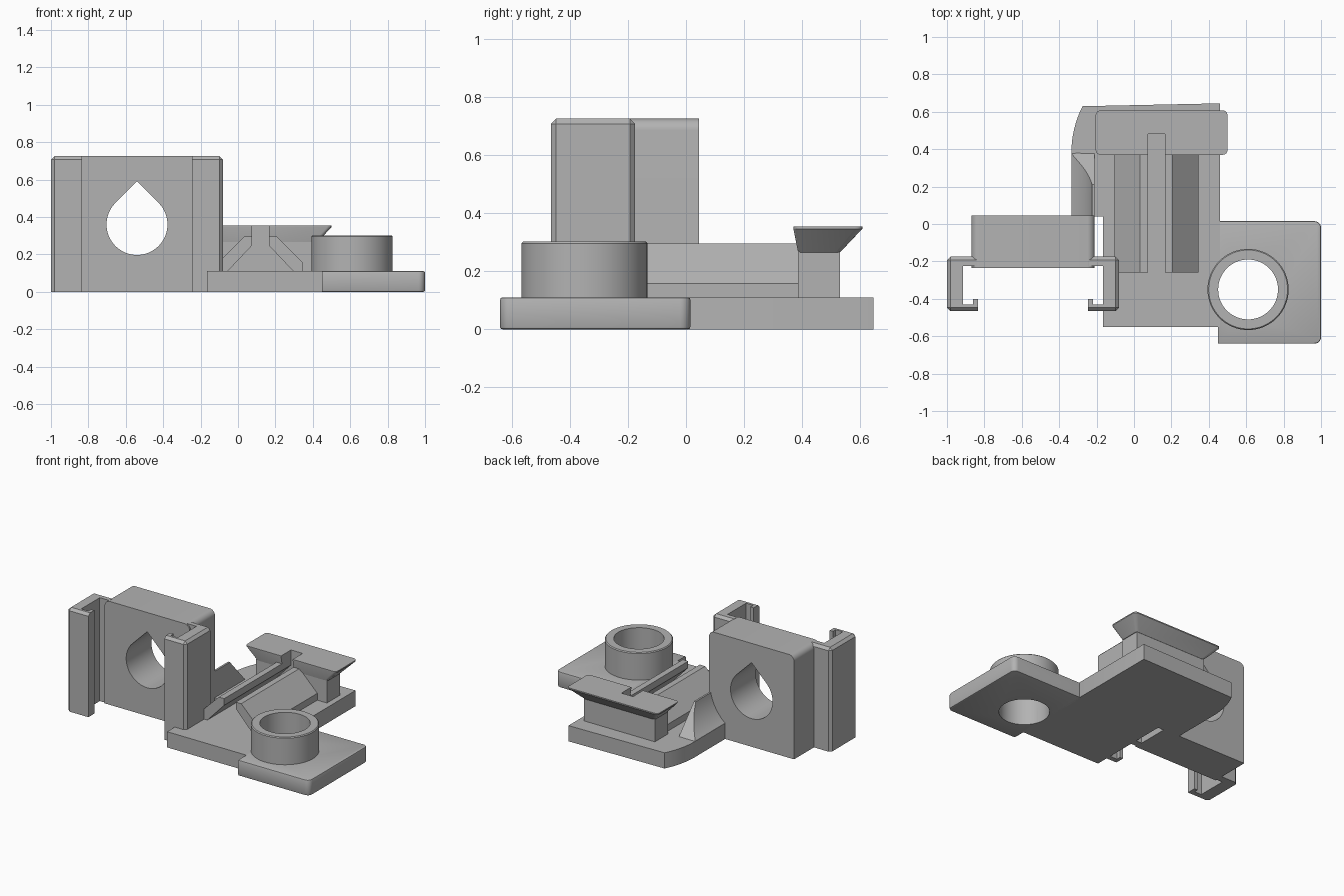
import bpy, bmesh, math
from mathutils import Vector

cube = bpy.data.objects.get("Cube")
if cube:
    bpy.data.objects.remove(cube, do_unlink=True)

grey = bpy.data.materials.new("plain grey")
grey.use_nodes = True
GREY = (0.45, 0.45, 0.45, 1)
grey.diffuse_color = GREY
grey.node_tree.nodes["Principled BSDF"].inputs["Base Color"].default_value = GREY


def prism(name, points, lo, hi, axis="z", edit=None):
    """Extrude a 2D outline along z (outline in xy) or y (outline in xz)."""
    bm = bmesh.new()
    place = (lambda p: (p[0], p[1], lo)) if axis == "z" else (lambda p: (p[0], lo, p[1]))
    face = bm.faces.new([bm.verts.new(place(p)) for p in points])
    made = bmesh.ops.extrude_face_region(bm, geom=[face])["geom"]
    step = Vector((0, 0, hi - lo)) if axis == "z" else Vector((0, hi - lo, 0))
    bmesh.ops.translate(bm, vec=step, verts=[g for g in made if isinstance(g, bmesh.types.BMVert)])
    if edit:
        edit(bm)
    bmesh.ops.recalc_face_normals(bm, faces=bm.faces)
    mesh = bpy.data.meshes.new(name)
    bm.to_mesh(mesh)
    bm.free()
    mesh.materials.append(grey)
    ob = bpy.data.objects.new(name, mesh)
    bpy.context.collection.objects.link(ob)
    return ob


def rect(x0, x1, y0, y1):
    return [(x0, y0), (x1, y0), (x1, y1), (x0, y1)]


def arc(cx, cy, r, a0, a1, n):
    angles = [math.radians(a0 + (a1 - a0) * i / n) for i in range(n + 1)]
    return [(cx + r * math.cos(a), cy + r * math.sin(a)) for a in angles]


def circle(cx, cy, r, n=64):
    return arc(cx, cy, r, 0, 360, n)[:-1]


def cut(target, cutter):
    mod = target.modifiers.new("cut", "BOOLEAN")
    mod.operation = "DIFFERENCE"
    mod.solver = "EXACT"
    mod.object = cutter
    cutter.hide_render = True
    cutter.hide_viewport = False
    cutter.display_type = "WIRE"
    cutters.add(cutter)


def bevel_edges(test, width, segments=1):
    def edit(bm):
        edges = [e for e in bm.edges if test(*[v.co for v in e.verts])]
        bmesh.ops.bevel(bm, geom=edges, offset=width, segments=segments,
                        profile=0.5, affect="EDGES")
    return edit


cutters = set()

# Base plate with its curved back corner
edge = arc(0.215, 0.38, 0.55, 180, 153, 8)
base = prism("base_plate", [(-0.165, -0.55), (0.46, -0.55), (0.46, 0.645)] + edge[::-1]
             + [(-0.335, 0.04), (-0.165, 0.04)], 0, 0.11)

# Ear with rounded outer corners and softened rim
ear_outline = ([(0.45, -0.64)] + arc(0.965, -0.605, 0.035, -90, 0, 6)
               + arc(0.965, -0.02, 0.035, 0, 90, 6) + [(0.45, 0.015)])
ear = prism("ear_plate", ear_outline, 0, 0.11, edit=bevel_edges(
    lambda a, b: abs(a.z - b.z) < 1e-4 and max(a.x, b.x) > 0.46, 0.008, 2))

# Ring with a bore that goes through the plates
ring = prism("ring_boss", circle(0.61, -0.35, 0.217), 0.1, 0.302, edit=bevel_edges(
    lambda a, b: min(a.z, b.z) > 0.3, 0.006))
bore = prism("bore_cutter", circle(0.61, -0.35, 0.16), -0.1, 0.5)
for part in (base, ear, ring):
    cut(part, bore)

# Upright plate with rounded top corners and a teardrop hole
upright_outline = ([(-0.87, 0), (-0.21, 0)] + arc(-0.25, 0.685, 0.04, 0, 90, 8)
                   + arc(-0.83, 0.685, 0.04, 90, 180, 8))
upright = prism("upright_plate", upright_outline, -0.235, 0.045, "y")
drop = arc(-0.54, 0.36, 0.163, 135, 405, 48) + [(-0.54, 0.59)]
cut(upright, prism("teardrop_cutter", drop, -0.5, 0.3, "y"))

# Pair of C-shaped clips, mirrored about the upright
clip = [(-1, -0.175), (-0.84, -0.175), (-0.84, -0.225), (-0.915, -0.225), (-0.915, -0.43),
        (-0.86, -0.43), (-0.86, -0.4), (-0.835, -0.4), (-0.835, -0.465), (-1, -0.465)]


def outer(a, b):
    along_top = min(a.z, b.z) > 0.7
    on_side = a.x < -0.99 and b.x < -0.99
    on_front = max(a.y, b.y) < -0.46
    on_back = min(a.y, b.y) > -0.18
    corner = on_side and abs(a.z - b.z) > 0.5
    return corner or (along_top and (on_side or on_front or on_back))


for side, name in ((1, "right_clip"), (-1, "left_clip")):
    ob = prism(name, clip, 0, 0.725, edit=bevel_edges(outer, 0.018))
    if side < 0:
        for v in ob.data.vertices:
            v.co.x = -1.08 - v.co.x
        ob.data.flip_normals()

# Slotted ridge, with a hollow that widens below the slot
ridge = prism("slotted_ridge", [(-0.105, 0.105), (0.345, 0.105), (0.345, 0.158), (0.207, 0.295),
                                (0.033, 0.295), (-0.105, 0.158)], -0.26, 0.4, "y")
slot = prism("slot_cutter", [(-0.065, 0.1), (0.305, 0.1), (0.165, 0.248), (0.165, 0.5),
                             (0.075, 0.5), (0.075, 0.248)], -0.4, 0.48, "y")

# Cross head: stem below, flared cap above
stem = prism("head_stem", rect(-0.13, 0.42, 0.386, 0.53), 0.105, 0.27)
cap_outline = rect(-0.205, 0.5, 0.37, 0.607)


def flare(bm):
    upright_edges = [e for e in bm.edges if abs(e.verts[0].co.z - e.verts[1].co.z) > 0.01]
    bmesh.ops.bevel(bm, geom=upright_edges, offset=0.025, segments=4, profile=0.5, affect="EDGES")
    top = [f for f in bm.faces if f.calc_center_median().z > 0.345]
    new = bmesh.ops.extrude_face_region(bm, geom=top)["geom"]
    bmesh.ops.delete(bm, geom=top, context="FACES")
    bmesh.ops.translate(bm, vec=(0, 0, 0.008), verts=[g for g in new if isinstance(g, bmesh.types.BMVert)])
    for v in bm.verts:
        if v.co.z < 0.3:
            v.co.x = 0.1475 + (v.co.x - 0.1475) * 0.785
            v.co.y = 0.386 + (v.co.y - 0.37) * 0.61


cap = prism("head_cap", cap_outline, 0.265, 0.346, edit=flare)
for part in (ridge, stem, cap):
    cut(part, slot)

# Scooped gusset behind the upright, with a sloping rear end
scoop = arc(-0.54, 0.36, 0.323, -50.5, -11.6, 12)


def slope_end(bm):
    for v in bm.verts:
        if v.co.y > 0.2:
            v.co.y = 0.38 - 0.17 * ((v.co.z - 0.11) / 0.185) ** 0.8 if v.co.z > 0.11 else 0.38


prism("scooped_gusset", scoop + [(-0.21, 0.295), (-0.21, 0.108)], 0.04, 0.38, "y", slope_end)

# Apply the cuts, drop the cutters and shade the curved parts
bpy.context.view_layer.update()
deps = bpy.context.evaluated_depsgraph_get()
parts = [o for o in bpy.context.collection.objects
         if o.type == "MESH" and o not in cutters and grey.name in o.data.materials]
results = [(o, bpy.data.meshes.new_from_object(o.evaluated_get(deps))) for o in parts]
for ob, mesh in results:
    ob.modifiers.clear()
    ob.data = mesh
for c in cutters:
    bpy.data.objects.remove(c, do_unlink=True)
bpy.ops.object.select_all(action="DESELECT")
for ob in parts:
    ob.select_set(True)
bpy.context.view_layer.objects.active = parts[0]
bpy.ops.object.shade_smooth_by_angle(angle=math.radians(25))
